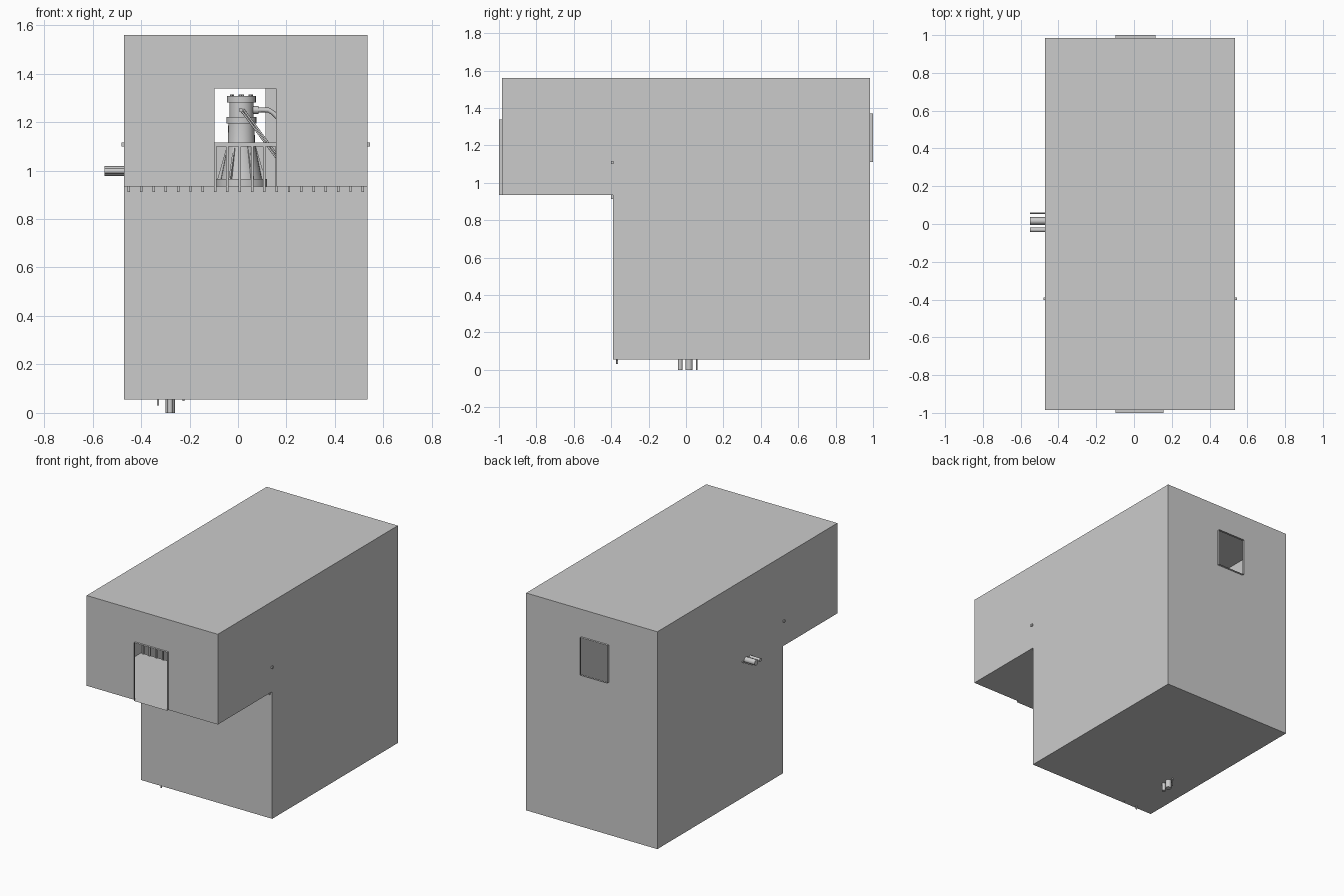
import bpy, bmesh, math
from mathutils import Vector

if "Cube" in bpy.data.objects:
    bpy.data.objects.remove(bpy.data.objects["Cube"])

X0, X1, Y0, Y1 = -0.47, 0.535, -0.985, 0.985
ZB, ZF, ZT, YP = 0.055, 0.935, 1.56, -0.39   # pit floor, balcony floor, roof, pit front


def make(name, bm):
    me = bpy.data.meshes.new(name)
    bm.to_mesh(me)
    bm.free()
    ob = bpy.data.objects.new(name, me)
    bpy.context.collection.objects.link(ob)
    return ob


def smooth(ob):
    bpy.ops.object.select_all(action='DESELECT')
    ob.select_set(True)
    bpy.context.view_layer.objects.active = ob
    bpy.ops.object.shade_smooth_by_angle(angle=math.radians(35))
    return ob


def box(name, lo, hi):
    bm = bmesh.new()
    bmesh.ops.create_cube(bm, size=1)
    for v in bm.verts:
        v.co = Vector([lo[i] + (v.co[i] + 0.5) * (hi[i] - lo[i]) for i in range(3)])
    return make(name, bm)


def lathe(name, profile, cx, cy, n=24):
    bm = bmesh.new()
    vs = [bm.verts.new((cx + r, cy, z)) for r, z in profile]
    es = [bm.edges.new(p) for p in zip(vs, vs[1:])]
    bmesh.ops.spin(bm, geom=vs + es, cent=(cx, cy, 0), axis=(0, 0, 1),
                   angle=2 * math.pi, steps=n, use_merge=True)
    bmesh.ops.remove_doubles(bm, verts=bm.verts, dist=1e-5)
    bmesh.ops.recalc_face_normals(bm, faces=bm.faces)
    return smooth(make(name, bm))


def tube(name, pts, r):
    cu = bpy.data.curves.new(name, 'CURVE')
    cu.dimensions = '3D'
    cu.bevel_depth, cu.bevel_resolution, cu.use_fill_caps = r, 2, True
    sp = cu.splines.new('POLY')
    sp.points.add(len(pts) - 1)
    for p, c in zip(sp.points, pts):
        p.co = (*c, 1)
    ob = bpy.data.objects.new(name, cu)
    bpy.context.collection.objects.link(ob)
    return ob


# Building shell: thin L-shaped skin, side walls closed by two quads each
bm = bmesh.new()
prof = [(Y0, ZT), (Y1, ZT), (Y1, ZB), (YP, ZB), (YP, ZF), (Y0, ZF)]
sides = [[bm.verts.new((x, y, z)) for y, z in prof] for x in (X0, X1)]
for i in (0, 2, 3, 4):   # roof, pit floor, pit front, balcony floor
    bm.faces.new((sides[0][i], sides[0][i + 1], sides[1][i + 1], sides[1][i]))
bm.faces.new(sides[0])
bm.faces.new(sides[1][::-1])
bmesh.ops.recalc_face_normals(bm, faces=bm.faces)
make("hall_shell", bm)


def end_wall(name, y, y_out, zlow, hx0, hx1, hz0, hz1):
    """Wall with a rectangular opening and a lining that sticks outward."""
    bm = bmesh.new()
    xs, zs = (X0, hx0, hx1, X1), (zlow, hz0, hz1, ZT)
    for i in range(3):
        for j in range(3):
            if (i, j) != (1, 1) and zs[j + 1] - zs[j] > 1e-4:
                q = [(xs[i], zs[j]), (xs[i + 1], zs[j]),
                     (xs[i + 1], zs[j + 1]), (xs[i], zs[j + 1])]
                if y > 0:
                    q.reverse()
                bm.faces.new([bm.verts.new((a, y, b)) for a, b in q])
    c = [(hx0, hz0), (hx1, hz0), (hx1, hz1), (hx0, hz1)]
    for (a, b), (d, e) in zip(c, c[1:] + c[:1]):
        bm.faces.new([bm.verts.new(p) for p in
                      ((a, y, b), (d, y, e), (d, y_out, e), (a, y_out, b))])
    bmesh.ops.remove_doubles(bm, verts=bm.verts, dist=1e-5)
    make(name, bm)


end_wall("front_wall_doorway", Y0, -1.0, ZF, -0.098, 0.157, ZF, 1.338)
end_wall("back_wall_window", Y1, 1.0, ZB, -0.098, 0.113, 1.11, 1.37)

# Balcony railing
box("hand_rail", (-0.48, -0.402, 1.1), (0.545, -0.388, 1.115))
for k in range(20):
    x = -0.45 + k * 0.0508
    box(f"rail_post_{k}", (x - 0.005, -0.4, 0.912), (x + 0.005, -0.39, 1.105))

# Service pipes: in through the left wall, elbow, out through the floor
for k, (y, r) in enumerate(((-0.031, 0.012), (0.016, 0.02), (0.058, 0.004))):
    arc = [(-0.34 + 0.06 * math.sin(a), y, 0.938 + 0.06 * math.cos(a))
           for a in [math.pi / 2 * i / 6 for i in range(7)]]
    tube(f"service_pipe_{k}", [(-0.55, y, 0.998)] + arc + [(-0.28, y, 0)], r)

# Central vessel
CX, CY = 0.014, 0.2
lathe("vessel", [(0, ZB), (0.14, ZB), (0.14, 0.1), (0.1, 0.12), (0.1, 0.93),
                 (0.105, 0.93), (0.105, 0.965), (0.085, 0.965), (0.056, 1.11),
                 (0.054, 1.195), (0.062, 1.195), (0.062, 1.222), (0.05, 1.222),
                 (0.05, 1.28), (0.06, 1.28), (0.06, 1.308), (0, 1.308)], CX, CY)
for k in range(6):
    a = k * math.pi / 3 + 0.4
    x, y = CX + 0.045 * math.cos(a), CY + 0.045 * math.sin(a)
    lathe(f"cap_bolt_{k}", [(0, 1.305), (0.006, 1.305), (0.006, 1.314), (0, 1.314)], x, y, 6)
    # tapered support fin
    a = k * math.pi / 3
    bm = bmesh.new()
    f = bm.faces.new([bm.verts.new((CX + r * math.cos(a), CY + r * math.sin(a), z))
                      for r, z in ((0.07, 0.96), (0.1, 0.96), (0.06, 1.1), (0.05, 1.1))])
    ob = make(f"support_fin_{k}", bm)
    so = ob.modifiers.new("thickness", 'SOLIDIFY')
    so.thickness, so.offset = 0.008, 0

# Outlet pipe bending down to the pit floor, and its flange
tube("outlet_pipe", [(CX + 0.04, CY, 1.25), (0.125, CY, 1.25), (0.145, CY, 1.238),
                     (0.27, CY, 1.11), (0.285, CY, 1.08), (0.285, CY, ZB)], 0.01)
tube("outlet_flange", [(CX + 0.045, CY, 1.25), (0.085, CY, 1.25)], 0.016)

# Diagonal braces from the vessel to the balcony edge
for k, d in enumerate((0, 0.012)):
    tube(f"brace_{k}", [(0.012 + d, CY - 0.05, 1.25), (0.245 + d, -0.38, 0.935)], 0.004)
tube("brace_pin", [(0.012, CY - 0.045, 1.25), (0.012, CY - 0.07, 1.25)], 0.009)

# Pit ladder whose feet pass through the floor
for k, x in enumerate((-0.33, -0.225)):
    tube(f"ladder_stile_{k}", [(x, -0.368, 0.03 + 0.02 * k), (x, -0.368, 0.92)], 0.005)
for k in range(14):
    z = 0.1 + k * 0.06
    tube(f"ladder_rung_{k}", [(-0.33, -0.368, z), (-0.225, -0.368, z)], 0.004)
